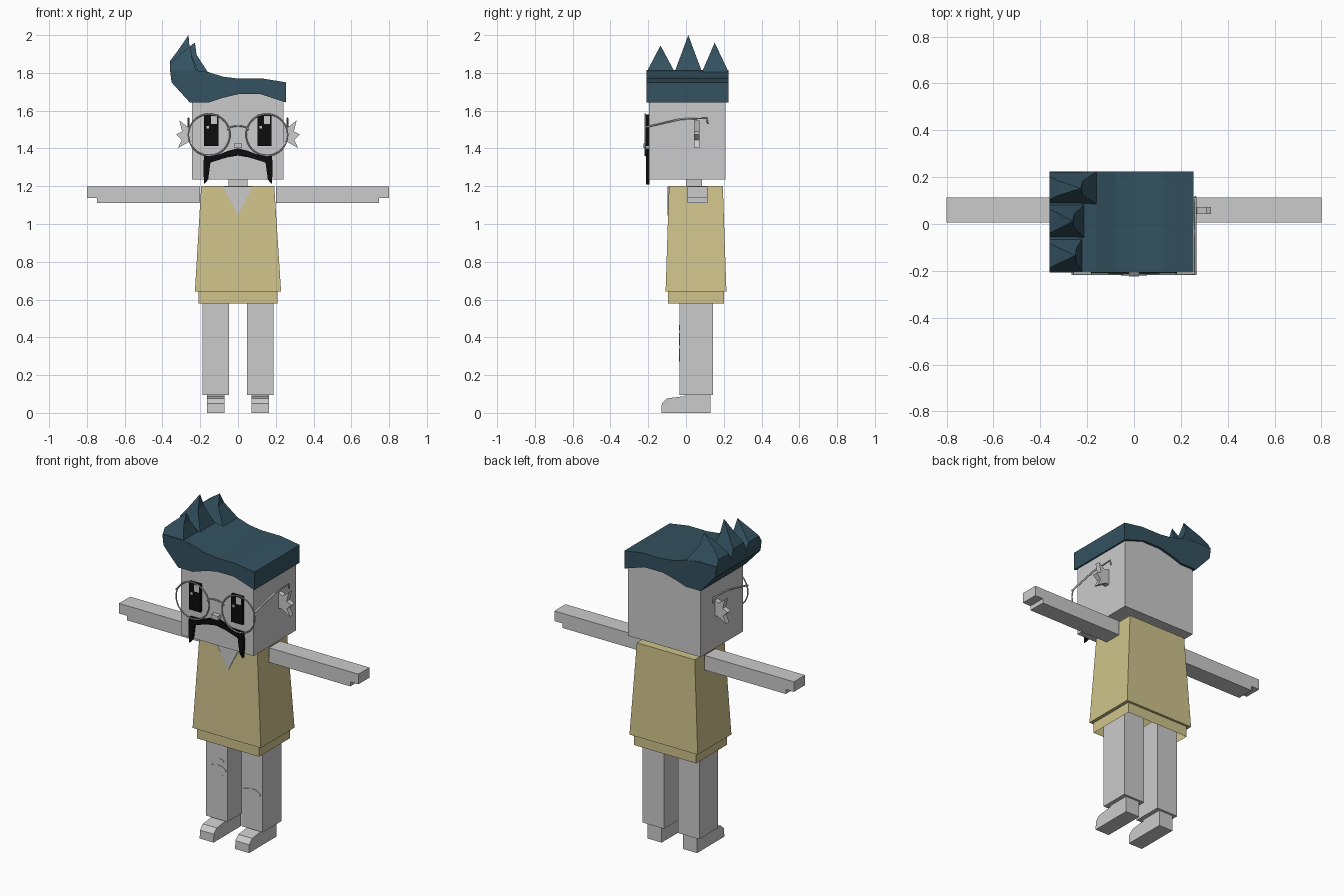
import bpy, bmesh, math
from mathutils import Vector

cube = bpy.data.objects.get("Cube")
if cube:
    bpy.data.objects.remove(cube, do_unlink=True)


def material(name, rgb):
    m = bpy.data.materials.new(name)
    m.use_nodes = True
    m.diffuse_color = (*rgb, 1)
    m.node_tree.nodes["Principled BSDF"].inputs["Base Color"].default_value = (*rgb, 1)
    return m


GREY = material("light grey", (0.6, 0.6, 0.6))
SAND = material("sand yellow", (0.63, 0.55, 0.26))
TEAL = material("dark teal", (0.034, 0.084, 0.117))
BLACK = material("black", (0.004, 0.004, 0.004))


def finish(name, bm, mat):
    bmesh.ops.recalc_face_normals(bm, faces=bm.faces)
    me = bpy.data.meshes.new(name)
    bm.to_mesh(me)
    bm.free()
    me.materials.append(mat)
    ob = bpy.data.objects.new(name, me)
    bpy.context.collection.objects.link(ob)
    return ob


def prism(name, pts, axis, lo, hi, mat):
    """Extrude a flat outline along x (points are y,z) or y (points are x,z)."""
    place = (lambda a, b, d: (d, a, b)) if axis == "x" else (lambda a, b, d: (a, d, b))
    bm = bmesh.new()
    near, far = ([bm.verts.new(place(a, b, d)) for a, b in pts] for d in (lo, hi))
    bm.faces.new(near)
    bm.faces.new(far[::-1])
    for i in range(len(pts)):
        j = (i + 1) % len(pts)
        bm.faces.new((near[i], near[j], far[j], far[i]))
    return finish(name, bm, mat)


def box(name, x0, x1, y0, y1, z0, z1, mat):
    return prism(name, [(x0, z0), (x1, z0), (x1, z1), (x0, z1)], "y", y0, y1, mat)


def loft(name, rings, mat, tip=None, cap_start=True):
    """Join rectangles (x0, x1, y0, y1, z), ending in a tip or left open."""
    bm = bmesh.new()
    loops = [[bm.verts.new(p) for p in ((x0, y0, z), (x1, y0, z), (x1, y1, z), (x0, y1, z))]
             for x0, x1, y0, y1, z in rings]
    if cap_start:
        bm.faces.new(loops[0])
    for a, b in zip(loops, loops[1:]):
        for i in range(4):
            j = (i + 1) % 4
            bm.faces.new((a[i], a[j], b[j], b[i]))
    if tip:
        top = bm.verts.new(tip)
        for i in range(4):
            bm.faces.new((loops[-1][i], loops[-1][(i + 1) % 4], top))
    return finish(name, bm, mat)


def wire(name, pts, radius, mat):
    cu = bpy.data.curves.new(name, "CURVE")
    cu.dimensions = "3D"
    cu.bevel_depth = radius
    cu.bevel_resolution = 1
    cu.use_fill_caps = True
    sp = cu.splines.new("POLY")
    sp.points.add(len(pts) - 1)
    for p, co in zip(sp.points, pts):
        p.co = (*co, 1)
    cu.materials.append(mat)
    ob = bpy.data.objects.new(name, cu)
    bpy.context.collection.objects.link(ob)
    return ob


def mirrored(pts, side):
    return [(side * a, b) for a, b in pts]


# Head and neck
box("head", -0.243, 0.24, -0.195, 0.21, 1.235, 1.7, GREY)
box("neck", -0.05, 0.05, 0, 0.085, 1.19, 1.24, GREY)

# Shirt: closed top, flared sides, stepped hem open underneath
loft("shirt", [(-0.195, 0.192, -0.09, 0.195, 1.2), (-0.228, 0.228, -0.108, 0.214, 0.643),
               (-0.208, 0.208, -0.095, 0.2, 0.643), (-0.208, 0.208, -0.095, 0.2, 0.58)], SAND)
prism("collar_opening", [(-0.078, 1.199), (0.078, 1.199), (0, 1.045)], "y", -0.098, -0.089, GREY)

# Sweeping hair block
hair = [(-0.255, 1.643), (-0.155, 1.643), (-0.08, 1.668), (0, 1.687), (0.12, 1.687),
        (0.255, 1.643), (0.255, 1.75), (0.13, 1.77), (0, 1.77), (-0.08, 1.78),
        (-0.16, 1.805), (-0.24, 1.815), (-0.36, 1.815), (-0.352, 1.75)]
prism("hair", hair, "y", -0.208, 0.225, TEAL)


# Hair spikes along the raised edge
def spike(name, y0, y1, inner, tip):
    tip = Vector(tip)
    rings = []
    for t, outer in ((0, -0.36), (0.3, -0.36), (0.58, -0.318)):
        ya, yb = (y + (tip.y - y) * t for y in (y0, y1))
        x1 = inner + (tip.x - inner) * min(1, t * 1.5)
        rings.append((outer, x1, ya, yb, 1.805 + (tip.z - 1.805) * t))
    loft(name, rings, TEAL, tip)


spike("front_spike", -0.208, -0.06, -0.22, (-0.25, -0.135, 1.945))
spike("middle_spike", -0.06, 0.085, -0.21, (-0.262, 0.012, 2.0))
spike("back_spike", 0.085, 0.225, -0.16, (-0.228, 0.152, 1.96))

# Eyes with square highlights
for side, cx in (("right", -0.142), ("left", 0.14)):
    box(side + "_eye", cx - 0.038, cx + 0.038, -0.212, -0.194, 1.412, 1.58, BLACK)
    box(side + "_eye_highlight", cx - 0.002, cx + 0.03, -0.214, -0.211, 1.53, 1.572, GREY)
    box(side + "_eye_glint", cx - 0.026, cx - 0.012, -0.214, -0.211, 1.505, 1.52, GREY)

# Moustache: half outline mirrored about the middle
half = [(0.05, 1.388), (0.1, 1.368), (0.18, 1.366), (0.184, 1.28), (0.178, 1.21),
        (0.158, 1.235), (0.146, 1.325), (0.115, 1.335), (0.06, 1.352)]
prism("moustache", [(0, 1.4)] + half + [(0, 1.362)] + mirrored(half[::-1], -1),
      "y", -0.212, -0.194, BLACK)
box("nose", -0.022, 0.022, -0.224, -0.194, 1.402, 1.427, GREY)

# Glasses bridge
wire("glasses_bridge", [(0.055 * math.cos(a), -0.215, 1.497 + 0.022 * math.sin(a))
                        for a in (math.pi * i / 8 for i in range(9))], 0.004, GREY)

arm = [(0.202, 1.11), (0.746, 1.11), (0.746, 1.137), (0.8, 1.137), (0.8, 1.198), (0.202, 1.198)]
ear = [(0.23, 1.43), (0.26, 1.435), (0.318, 1.402), (0.298, 1.445), (0.328, 1.474),
       (0.296, 1.49), (0.31, 1.548), (0.268, 1.515), (0.23, 1.53)]
shoe = [(-0.13, 0), (0.13, 0), (0.13, 0.097), (0.0, 0.097), (-0.01, 0.088),
        (-0.1, 0.077), (-0.128, 0.05)]

for side, s in (("right", -1), ("left", 1)):
    # Glasses lens rim and temple
    bpy.ops.mesh.primitive_torus_add(location=(s * 0.153, -0.215, 1.472),
                                     rotation=(math.pi / 2, 0, 0), major_segments=32,
                                     minor_segments=6, major_radius=0.11, minor_radius=0.004)
    rim = bpy.context.object
    rim.name = side + "_glasses_rim"
    rim.data.materials.append(GREY)
    wire(side + "_glasses_temple", [(s * 0.262, -0.217, 1.512), (s * 0.262, -0.03, 1.555),
                                    (s * 0.262, 0.11, 1.56), (s * 0.262, 0.115, 1.53)], 0.005, GREY)
    # Ear, arm, leg and shoe
    prism(side + "_ear", mirrored(ear, s), "y", 0.042, 0.072, GREY)
    prism(side + "_arm", mirrored(arm, s), "y", 0.007, 0.113, GREY)
    x0, x1 = sorted((s * 0.047, s * 0.189))
    box(side + "_leg", x0, x1, -0.034, 0.143, 0.095, 0.66, GREY)
    x0, x1 = sorted((s * 0.072, s * 0.165))
    prism(side + "_shoe", shoe, "x", x0, x1, GREY)


# Ragged knee patches
def patch(name, cx, cz, w, h):
    edge = [(cx + w * math.cos(a) * (1 + 0.1 * math.sin(3 * a)),
             cz + h * math.sin(a) * (1 + 0.15 * math.cos(5 * a)))
            for a in (math.tau * i / 12 for i in range(12))]
    prism(name, edge, "y", -0.037, -0.033, GREY)


patch("right_knee_patch", -0.115, 0.39, 0.06, 0.034)
patch("right_upper_patch", -0.098, 0.45, 0.028, 0.014)
patch("left_knee_patch", 0.115, 0.307, 0.06, 0.034)
